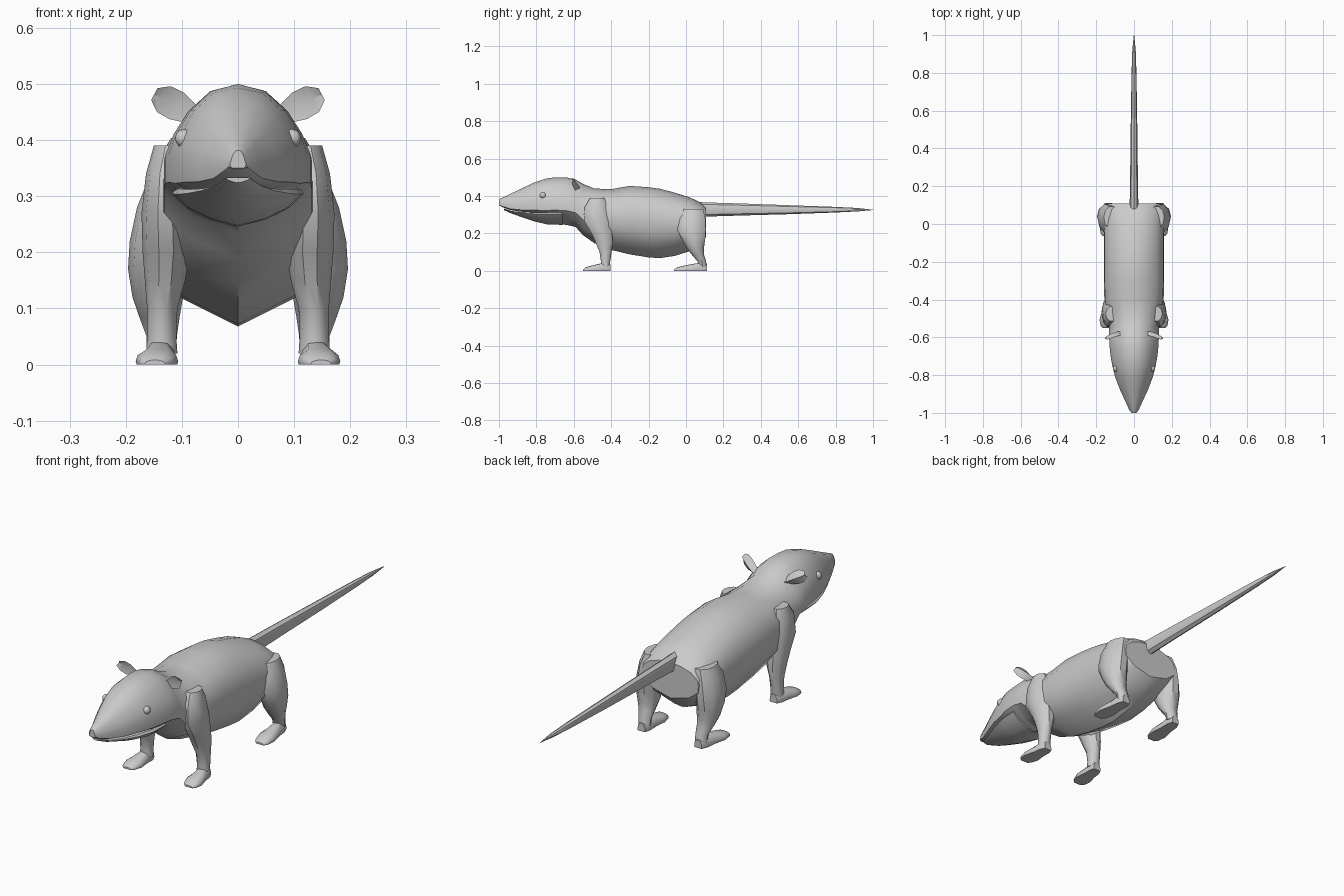
import bpy, bmesh
from math import sin, cos, pi, radians
from mathutils import Vector, Matrix


def loft(name, rings, angle=40):
    """Skin a list of closed rings, cap the ends, smooth by angle."""
    bm = bmesh.new()
    rows = [[bm.verts.new(p) for p in r] for r in rings]
    n = len(rows[0])
    for a, b in zip(rows, rows[1:]):
        for i in range(n):
            j = (i + 1) % n
            bm.faces.new((a[i], a[j], b[j], b[i]))
    bm.faces.new(rows[0])
    bm.faces.new(rows[-1])
    bmesh.ops.remove_doubles(bm, verts=bm.verts, dist=1e-5)
    bmesh.ops.recalc_face_normals(bm, faces=bm.faces)
    me = bpy.data.meshes.new(name)
    bm.to_mesh(me)
    bm.free()
    me.shade_smooth()
    me.set_sharp_from_angle(angle=radians(angle))
    ob = bpy.data.objects.new(name, me)
    bpy.context.collection.objects.link(ob)
    return ob


def section(y, w, top, bot, prof, xc=0):
    """Symmetric cross-section facing y, from a half profile of (width, height) fractions."""
    half = [(x * w, bot + t * (top - bot)) for x, t in prof]
    pts = half + [(-x, z) for x, z in half[-2:0:-1]]
    return [(xc + x, y, z) for x, z in pts]


def oval(c, rx, ry, n=10):
    """Horizontal oval ring."""
    return [(c[0] + rx * cos(2 * pi * i / n), c[1] + ry * sin(2 * pi * i / n), c[2]) for i in range(n)]


SKULL = [(0, 1), (.38, .95), (.68, .78), (.88, .56), (1, .36), (.97, .08), (.6, 0), (0, 0)]
NECK = [(0, 1), (.38, .95), (.68, .81), (.88, .65), (1, .5), (1, .3), (.6, .12), (0, 0)]
BODY = [(0, 1), (.4, .96), (.75, .86), (.97, .7), (1, .55), (.98, .36), (.65, .14), (0, 0)]
JAW = [(0, 1), (.5, 1), (.9, 1), (.96, .85), (.75, .48), (.4, .18), (0, 0)]
FOOT = [(0, 1), (.5, .95), (.9, .6), (1, .2), (.95, 0), (0, 0)]

# Head and body, one skin: y, half width, top, bottom, profile
trunk = [
    (-1.0, .012, .382, .355, SKULL), (-.985, .025, .39, .342, SKULL),
    (-.94, .045, .411, .325, SKULL), (-.88, .073, .44, .316, SKULL),
    (-.81, .1, .473, .312, SKULL), (-.75, .115, .493, .308, SKULL),
    (-.70, .124, .50, .25, NECK), (-.64, .13, .50, .246, NECK),
    (-.59, .132, .488, .235, NECK), (-.55, .132, .465, .19, NECK),
    (-.49, .14, .44, .148, BODY), (-.40, .157, .437, .112, BODY),
    (-.30, .16, .454, .088, BODY), (-.20, .16, .447, .072, BODY),
    (-.14, .16, .439, .068, BODY), (-.06, .16, .418, .08, BODY),
    (.02, .158, .393, .105, BODY), (.08, .15, .365, .145, BODY),
    (.108, .135, .335, .18, BODY)]
loft("body_and_head", [section(*s) for s in trunk])

# Lower jaw
loft("lower_jaw", [section(*s, JAW) for s in [
    (-.972, .022, .333, .324), (-.93, .045, .32, .305), (-.88, .067, .314, .288),
    (-.81, .096, .312, .264), (-.74, .117, .313, .248), (-.66, .122, .315, .246)]])

# Nose
loft("nose", [section(*s, SKULL) for s in [
    (-1.0, .014, .374, .35), (-.985, .02, .377, .345), (-.965, .012, .375, .35)]])

# Tail: y, half width, half height, centre z
tail = [(.04, .026, .04, .33), (.1, .023, .038, .328), (.3, .02, .032, .328), (.55, .017, .024, .327),
        (.8, .013, .015, .327), (.92, .009, .009, .327), (1.0, .001, .001, .326)]
loft("tail", [[(rx * cos(k * pi / 4), y, z + rz * sin(k * pi / 4)) for k in range(8)]
              for y, rx, rz, z in tail])

for s, side in ((1, "left"), (-1, "right")):
    # Front leg: z, x, y, half width x, half length y
    front = [(.39, .12, -.475, .03, .04), (.34, .128, -.48, .036, .065), (.27, .13, -.475, .042, .075),
             (.2, .128, -.45, .042, .058), (.15, .13, -.437, .036, .048), (.1, .135, -.43, .027, .034),
             (.05, .136, -.43, .026, .026), (.02, .136, -.432, .028, .024)]
    loft("front_leg_" + side, [oval((s * x, y, z), a, b) for z, x, y, a, b in front])

    # Hind leg
    hind = [(.33, .12, .035, .04, .06), (.28, .135, .03, .045, .077), (.22, .142, .03, .051, .08),
            (.17, .145, .04, .051, .066), (.12, .143, .05, .045, .048), (.085, .14, .064, .036, .034),
            (.05, .136, .085, .027, .024), (.02, .136, .09, .026, .022)]
    loft("hind_leg_" + side, [oval((s * x, y, z), a, b) for z, x, y, a, b in hind])

    # Feet: offset from heel, half width, height
    for part, heel, length in (("front_foot_", -.405, .145), ("hind_foot_", .112, .175)):
        loft(part + side, [section(heel - f * length, w, h, 0, FOOT, s * (.136 + .012 * f))
                           for f, w, h in [(0, .018, .035), (.15, .027, .045), (.4, .029, .038),
                                           (.7, .038, .028), (.92, .03, .018), (1, .018, .008)]])

    # Ear: cupped leaf pointing out and up
    axis = Vector((s * .085, 0, .045)).normalized()
    across = Vector((-axis.z * s, 0, axis.x * s))
    root = Vector((s * .066, -.59, .438))
    ear = []
    for d, w, t in [(0, .008, .01), (.025, .02, .01), (.05, .027, .007), (.075, .026, .005), (.094, .012, .003)]:
        bend = Vector((0, -.02 * (d / .09) ** 2, 0))
        c = root + axis * d + bend
        cup = Vector((0, .012, 0))
        ear.append([c - across * w, c + cup - Vector((0, t, 0)), c + across * w,
                    c + cup + Vector((0, t, 0))])
    loft("ear_" + side, ear)

    # Eye
    bm = bmesh.new()
    bmesh.ops.create_uvsphere(bm, u_segments=10, v_segments=6, radius=.017,
                              matrix=Matrix.Translation((s * .096, -.765, .403)))
    me = bpy.data.meshes.new("eye_" + side)
    bm.to_mesh(me)
    bm.free()
    me.shade_smooth()
    bpy.context.collection.objects.link(bpy.data.objects.new("eye_" + side, me))
